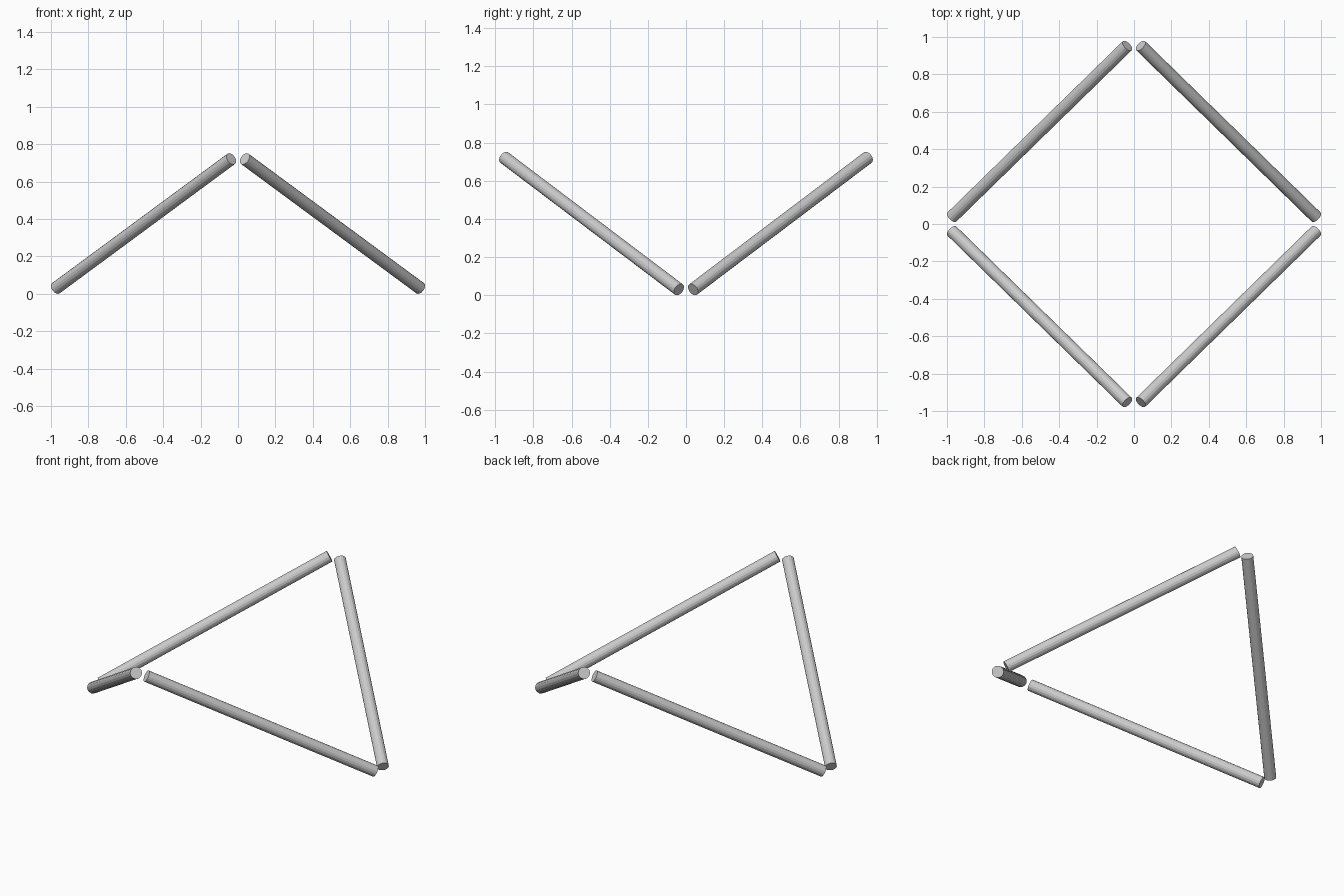
import bpy
from mathutils import Vector

if "Cube" in bpy.data.objects:
    bpy.data.objects.remove(bpy.data.objects["Cube"])

RADIUS = 0.034


def rod(name, a, b):
    a, b = Vector(a), Vector(b)
    d = b - a
    bpy.ops.mesh.primitive_cylinder_add(vertices=16, radius=RADIUS, depth=d.length,
                                        location=(a + b) / 2)
    ob = bpy.context.object
    ob.name = name
    ob.rotation_euler = d.to_track_quat('Z', 'Y').to_euler()
    return ob


# Four sloping rods, low at the left and right, high at the front and back
for sx, side in ((-1, "left"), (1, "right")):
    for sy, end in ((-1, "front"), (1, "back")):
        rod(f"{end}_{side}_rod",
            (sx * 0.974, sy * 0.037, 0.030),
            (sx * 0.036, sy * 0.953, 0.722))
